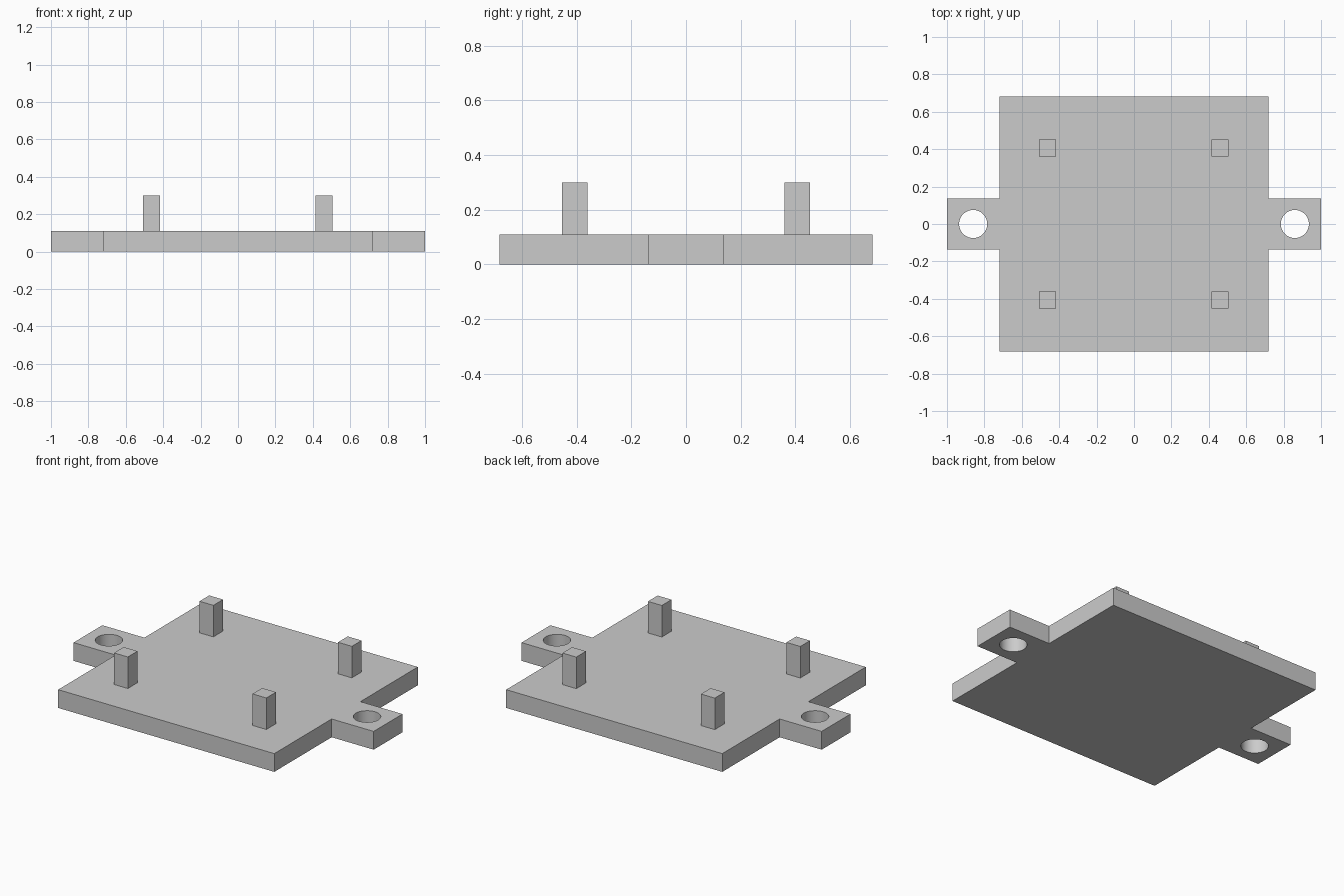
import bpy
import bmesh
from mathutils import Matrix, Vector

cube = bpy.data.objects.get("Cube")
if cube:
    bpy.data.objects.remove(cube, do_unlink=True)

THICK = 0.11
PIN_TOP = 0.30
HOLE_X = 0.86
HOLE_R = 0.075

# One plain grey material
grey = bpy.data.materials.new("light_grey")
grey.use_nodes = True
colour = (0.6, 0.6, 0.6, 1)
grey.diffuse_color = colour
grey.node_tree.nodes["Principled BSDF"].inputs["Base Color"].default_value = colour


def add_object(name, bm):
    bmesh.ops.recalc_face_normals(bm, faces=bm.faces)
    mesh = bpy.data.meshes.new(name)
    bm.to_mesh(mesh)
    bm.free()
    mesh.materials.append(grey)
    obj = bpy.data.objects.new(name, mesh)
    bpy.context.collection.objects.link(obj)
    return obj


# Base plate: quarter outline mirrored into a cross shape with two side tabs
bm = bmesh.new()
quarter = [(1, 0.137), (0.72, 0.137), (0.72, 0.683)]
right = quarter + [(-x, y) for x, y in reversed(quarter)]
outline = right + [(-x, -y) for x, y in right]
face = bm.faces.new([bm.verts.new((x, y, 0)) for x, y in outline])
top = bmesh.ops.extrude_face_region(bm, geom=[face])["geom"]
bmesh.ops.translate(bm, vec=(0, 0, THICK),
                    verts=[v for v in top if isinstance(v, bmesh.types.BMVert)])
plate = add_object("base_plate", bm)

# Round screw holes through the tabs
bm = bmesh.new()
for side in (-1, 1):
    bmesh.ops.create_cone(bm, cap_ends=True, segments=48, radius1=HOLE_R,
                          radius2=HOLE_R, depth=THICK * 3,
                          matrix=Matrix.Translation((side * HOLE_X, 0, THICK / 2)))
cutter = add_object("hole_cutter", bm)
cutter.hide_render = True
cut = plate.modifiers.new("screw_holes", "BOOLEAN")
cut.operation = "DIFFERENCE"
cut.solver = "EXACT"
cut.object = cutter
bpy.context.view_layer.objects.active = plate
plate.select_set(True)
bpy.ops.object.modifier_apply(modifier=cut.name)
bpy.data.objects.remove(cutter, do_unlink=True)

# Smooth hole walls, sharp plate edges
bpy.ops.object.shade_smooth_by_angle()

# Four square locating pins
for x, side in ((0.46, "left"), (-0.463, "right")):
    for y, end in ((-0.407, "front"), (0.407, "back")):
        bm = bmesh.new()
        bmesh.ops.create_cube(bm, size=1)
        bmesh.ops.scale(bm, vec=Vector((0.092, 0.092, PIN_TOP - THICK)), verts=bm.verts)
        pin = add_object(f"{end}_{side}_pin", bm)
        pin.location = (x, y, (PIN_TOP + THICK) / 2)
